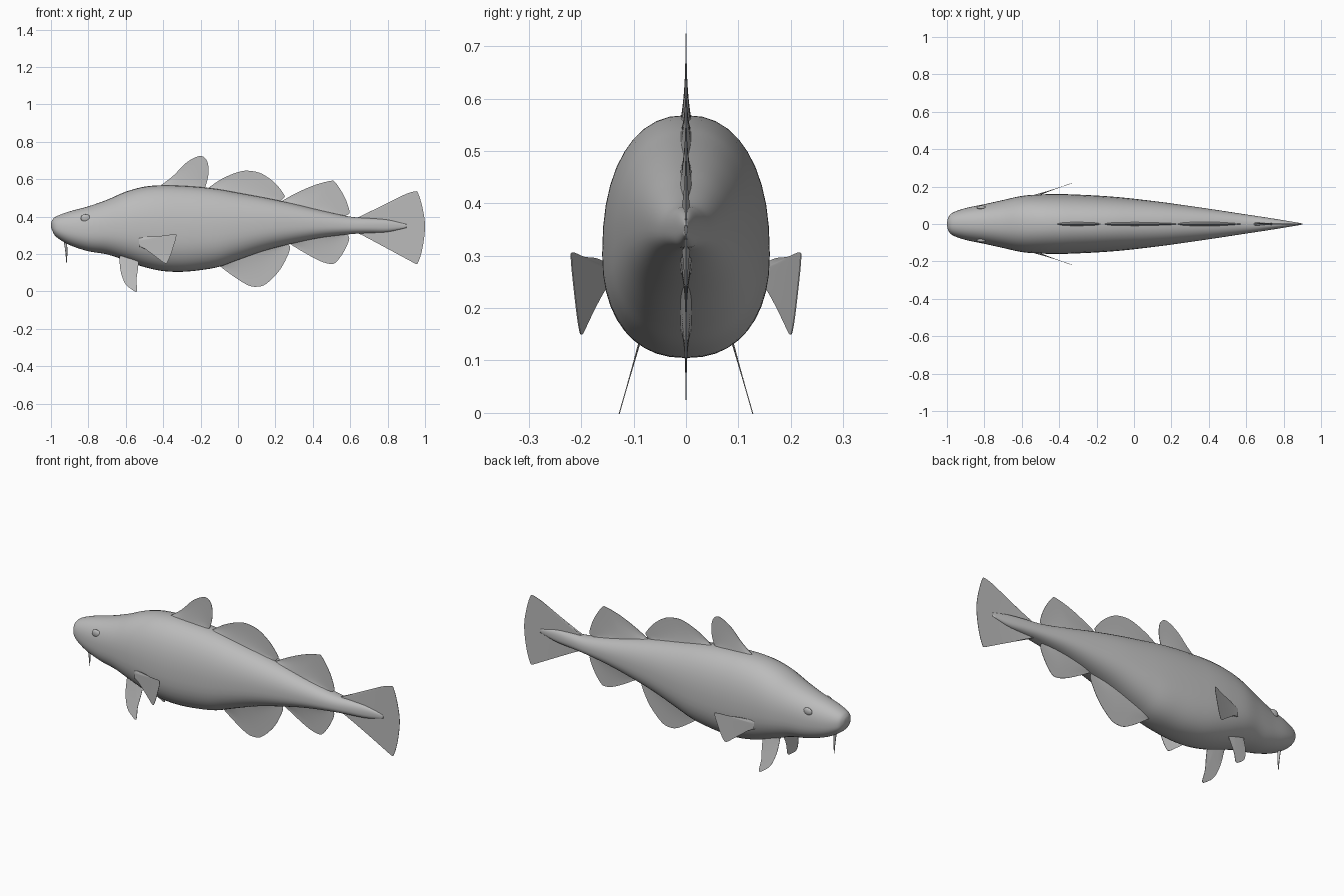
import bpy
import bmesh
import math
from mathutils import Vector

cube = bpy.data.objects.get("Cube")
if cube:
    bpy.data.objects.remove(cube)

grey = bpy.data.materials.new("fish_grey")
grey.use_nodes = True
colour = (0.5, 0.5, 0.5, 1)
grey.diffuse_color = colour
grey.node_tree.nodes["Principled BSDF"].inputs["Base Color"].default_value = colour


def spline(points, steps):
    """Smooth curve through points of any dimension (Catmull-Rom)."""
    pts = [Vector(p) for p in points]
    pts = [2 * pts[0] - pts[1]] + pts + [2 * pts[-1] - pts[-2]]
    out = []
    for a, b, c, d in zip(pts, pts[1:], pts[2:], pts[3:]):
        for k in range(steps):
            t = k / steps
            out.append(0.5 * (2 * b + (c - a) * t + (2 * a - 5 * b + 4 * c - d) * t ** 2
                              + (3 * b - a - 3 * c + d) * t ** 3))
    return out + [pts[-2]]


def finish(name, bm, angle=50):
    bmesh.ops.recalc_face_normals(bm, faces=bm.faces)
    mesh = bpy.data.meshes.new(name)
    bm.to_mesh(mesh)
    bm.free()
    mesh.materials.append(grey)
    obj = bpy.data.objects.new(name, mesh)
    bpy.context.collection.objects.link(obj)
    bpy.ops.object.select_all(action="DESELECT")
    obj.select_set(True)
    bpy.context.view_layer.objects.active = obj
    bpy.ops.object.shade_smooth_by_angle(angle=math.radians(angle))
    return obj


def loft(bm, rings):
    """Skin closed rings of coordinates and cap both ends."""
    loops = [[bm.verts.new(p) for p in ring] for ring in rings]
    for a, b in zip(loops, loops[1:]):
        for i in range(len(a)):
            j = (i + 1) % len(a)
            bm.faces.new((a[i], a[j], b[j], b[i]))
    bm.faces.new(loops[0])
    bm.faces.new(loops[-1])


# Body: egg-shaped sections given as x, top, bottom, half width
sections = [
    (-1, .362, .35, .004), (-.993, .382, .325, .034), (-.97, .402, .29, .06),
    (-.9, .428, .248, .085), (-.8, .455, .215, .106), (-.7, .49, .198, .128),
    (-.6, .533, .165, .15), (-.5, .56, .13, .158), (-.4, .568, .109, .16),
    (-.3, .565, .105, .157), (-.2, .558, .114, .152), (-.1, .546, .132, .145),
    (0, .528, .168, .135), (.15, .5, .22, .117), (.3, .468, .258, .096),
    (.45, .432, .288, .074), (.6, .4, .306, .051), (.7, .392, .312, .036),
    (.8, .383, .318, .02), (.9, .36, .34, .003)]


def egg(x, top, bottom, width, sides=40):
    middle = bottom + 0.42 * (top - bottom)
    ring = []
    for i in range(sides):
        c, s = math.cos(math.tau * i / sides), math.sin(math.tau * i / sides)
        y = math.copysign(abs(c) ** 0.88, c) * width
        z = math.copysign(abs(s) ** 0.88, s)
        ring.append((x, y, middle + z * (top - middle if s > 0 else middle - bottom)))
    return ring


bm = bmesh.new()
loft(bm, [egg(*s) for s in spline(sections, 5)])
finish("body", bm, 80)


# Fins: an outline fanned from its base line, thinning towards the edge
def fin(name, outline, place, thick=.011, rows=8):
    edge = spline(outline, 5)
    a, b = edge[0], edge[-1]
    bm = bmesh.new()
    sheets = []
    for side in (-1, 1):
        grid = []
        for r in range(rows + 1):
            f = r / rows
            half = side * (thick * (1 - f) ** 3 + .001)
            row = []
            for i, p in enumerate(edge):
                q = a.lerp(b, i / (len(edge) - 1)).lerp(p, f)
                row.append(bm.verts.new(place(q.x, q.y, half)))
            grid.append(row)
        for lo, hi in zip(grid, grid[1:]):
            for i in range(len(edge) - 1):
                bm.faces.new((lo[i], lo[i + 1], hi[i + 1], hi[i]))
        sheets.append(grid)
    # Close the rim
    left, right = sheets[0][-1], sheets[1][-1]
    for i in range(len(edge) - 1):
        bm.faces.new((left[i], left[i + 1], right[i + 1], right[i]))
    bmesh.ops.remove_doubles(bm, verts=bm.verts, dist=1e-6)
    return finish(name, bm)


def upright(x, z, offset):
    return (x, offset, z)


median_fins = {
    "front_dorsal_fin": [(-.43, .555), (-.35, .615), (-.28, .685), (-.22, .72), (-.185, .72),
                         (-.163, .69), (-.157, .64), (-.165, .59), (-.18, .545)],
    "middle_dorsal_fin": [(-.17, .545), (-.09, .6), (0, .638), (.06, .645), (.13, .628),
                          (.2, .577), (.245, .52), (.247, .503), (.22, .475)],
    "rear_dorsal_fin": [(.22, .475), (.3, .52), (.4, .565), (.49, .59), (.52, .583),
                        (.57, .505), (.596, .43), (.59, .412), (.56, .4)],
    "front_anal_fin": [(-.11, .145), (-.03, .085), (.05, .035), (.1, .025), (.15, .04),
                       (.22, .11), (.265, .19), (.278, .24), (.25, .26)],
    "rear_anal_fin": [(.26, .265), (.35, .21), (.44, .162), (.5, .147), (.53, .162),
                      (.57, .22), (.595, .285), (.57, .315)],
    "tail_fin": [(.6, .39), (.7, .408), (.78, .452), (.87, .508), (.945, .535), (.965, .52),
                 (.988, .44), (1, .35), (.988, .24), (.965, .16), (.945, .15),
                 (.87, .2), (.78, .262), (.7, .3), (.6, .316)]}
for name, outline in median_fins.items():
    fin(name, outline, upright)

# Paired fins, mirrored across the body
pectoral = [(-.53, .285), (-.47, .295), (-.4, .298), (-.34, .306), (-.33, .295), (-.345, .24),
            (-.37, .17), (-.39, .15), (-.43, .182), (-.48, .218), (-.53, .24)]
pelvic = [(-.635, .19), (-.628, .11), (-.605, .045), (-.57, .012), (-.54, 0),
          (-.543, .06), (-.535, .12), (-.53, .18)]
for side, label in ((1, "right"), (-1, "left")):
    # The model faces the front with its own left towards +x
    end = "back" if side > 0 else "front"
    fin(end + "_pectoral_fin", pectoral,
        lambda x, z, o: (x, side * (.157 + .345 * (x + .51)) + o, z), .006)
    fin(end + "_pelvic_fin", pelvic,
        lambda x, z, o: (x, side * (.127 - .285 * z) + o, z), .003)

    # Low eye swelling
    bm = bmesh.new()
    bmesh.ops.create_uvsphere(bm, u_segments=20, v_segments=12, radius=.026)
    bmesh.ops.scale(bm, vec=(1, .4, .8), verts=bm.verts)
    bmesh.ops.translate(bm, vec=(-.815, side * .088, .392), verts=bm.verts)
    finish(end + "_eye", bm)

# Chin barbel
bm = bmesh.new()
rings = []
for x, z, radius in ((-.925, .28, .009), (-.92, .24, .007), (-.917, .2, .005), (-.917, .15, .001)):
    rings.append([(x + radius * math.cos(math.tau * i / 10),
                   radius * math.sin(math.tau * i / 10), z) for i in range(10)])
loft(bm, rings)
finish("chin_barbel", bm)
